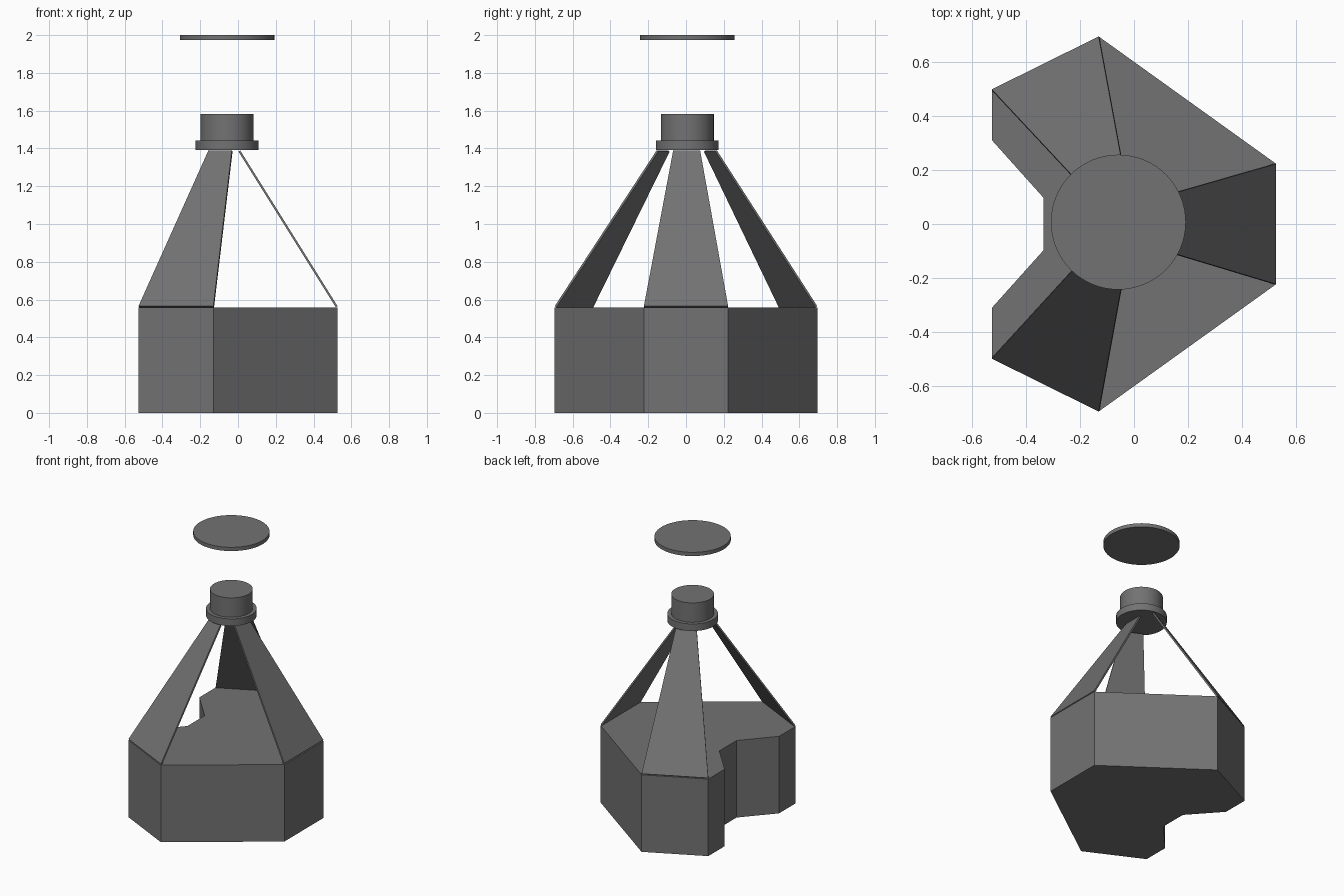
import bpy, bmesh
from mathutils import Vector

if "Cube" in bpy.data.objects:
    bpy.data.objects.remove(bpy.data.objects["Cube"])

CX, CY = -0.058, 0.007   # axis of the round parts
BASE_TOP = 0.557

dark = bpy.data.materials.new("dark_grey")
dark.diffuse_color = (0.17, 0.17, 0.17, 1)
dark.use_nodes = True
dark.node_tree.nodes["Principled BSDF"].inputs["Base Color"].default_value = dark.diffuse_color


def finish(name, bm):
    bmesh.ops.recalc_face_normals(bm, faces=bm.faces[:])
    mesh = bpy.data.meshes.new(name)
    bm.to_mesh(mesh)
    bm.free()
    mesh.materials.append(dark)
    obj = bpy.data.objects.new(name, mesh)
    bpy.context.collection.objects.link(obj)
    return obj


def extrude_polygon(name, points, offset):
    bm = bmesh.new()
    face = bm.faces.new([bm.verts.new(p) for p in points])
    res = bmesh.ops.extrude_face_region(bm, geom=[face], use_keep_orig=True)
    verts = [g for g in res["geom"] if isinstance(g, bmesh.types.BMVert)]
    bmesh.ops.translate(bm, verts=verts, vec=offset)
    return finish(name, bm)


def disc(name, radius, z0, z1):
    bpy.ops.mesh.primitive_cylinder_add(vertices=64, radius=radius, depth=z1 - z0,
                                        location=(CX, CY, (z0 + z1) / 2))
    obj = bpy.context.object
    obj.name = name
    obj.data.materials.append(dark)
    bpy.ops.object.shade_smooth_by_angle()


def panel(name, corners):
    # thin slab, thickened towards the inside
    pts = [Vector(c) for c in corners]
    n = (pts[1] - pts[0]).cross(pts[3] - pts[0]).normalized()
    if n.z > 0:
        n = -n
    extrude_polygon(name, pts, n * 0.011)


# Base block: half outline mirrored across y, with the notch on the left
half = [(0.527, 0.223), (-0.131, 0.695), (-0.527, 0.499), (-0.527, 0.311), (-0.336, 0.098)]
outline = half + [(x, -y) for x, y in reversed(half)]
extrude_polygon("base_block", [(x, y, 0) for x, y in outline], Vector((0, 0, BASE_TOP)))

# Three sloping support panels
zb, zt = 0.565, 1.389
panel("right_panel", [(0.527, -0.223, zb), (0.527, 0.223, zb), (0.012, 0.075, zt), (0.012, -0.068, zt)])
for name, s in (("back_panel", 1), ("front_panel", -1)):
    panel(name, [(-0.131, s * 0.695, zb), (-0.527, s * 0.499, zb),
                 (-0.157, s * 0.099 + 0.004, zt), (-0.033, s * 0.16 + 0.004, zt)])

# Stepped cap and floating disc
disc("cap_collar", 0.166, 1.392, 1.443)
disc("cap_top", 0.14, 1.443, 1.583)
disc("floating_disc", 0.25, 1.973, 2.0)
